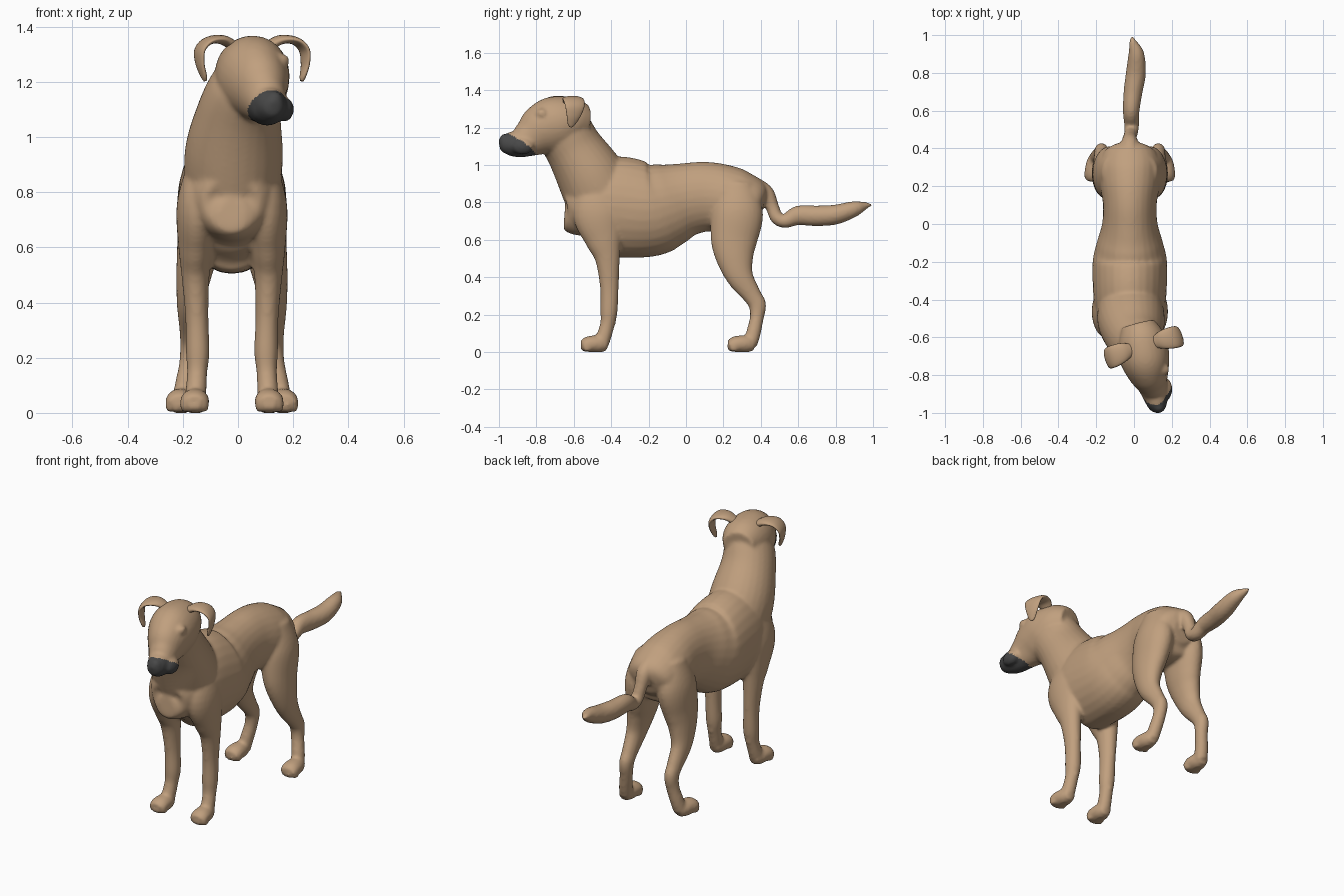
import bpy
import bmesh
from math import cos, sin, pi
from mathutils import Vector, Matrix

cube = bpy.data.objects.get("Cube")
if cube:
    bpy.data.objects.remove(cube, do_unlink=True)

MID = -0.022                                   # symmetry line of torso and legs
SIDE = Vector((1, 0, 0))
HEAD = Vector((0.05, -0.65, 0))                # head pivot, turned to its left
FORWARD = Vector((0.3, -0.954, 0))
LATERAL = Vector((0.954, 0.3, 0))


def material(name, rgb):
    mat = bpy.data.materials.new(name)
    mat.use_nodes = True
    colour = (*rgb, 1)
    mat.diffuse_color = colour
    bsdf = mat.node_tree.nodes["Principled BSDF"]
    bsdf.inputs["Base Color"].default_value = colour
    bsdf.inputs["Roughness"].default_value = 0.8
    return mat


tan = material("tan fur", (0.53, 0.35, 0.21))
charcoal = material("charcoal muzzle", (0.065, 0.065, 0.065))


def spline(points, steps=6):
    """Catmull-Rom through stations of any dimension."""
    pts = [Vector(p) for p in points]
    pts = [2 * pts[0] - pts[1]] + pts + [2 * pts[-1] - pts[-2]]
    out = []
    for a, b, c, d in zip(pts, pts[1:], pts[2:], pts[3:]):
        for i in range(steps):
            t = i / steps
            out.append(0.5 * (2 * b + (c - a) * t + (2 * a - 5 * b + 4 * c - d) * t * t
                              + (3 * b - a - 3 * c + d) * t ** 3))
    return out + [pts[-2]]


def loft(bm, stations, side=SIDE, sides=28):
    """Tube of ellipses; station = x, y, z, radius along side, other radius."""
    path = spline(stations)
    rings = []
    for i, p in enumerate(path):
        before, after = path[max(i - 1, 0)], path[min(i + 1, len(path) - 1)]
        tangent = (Vector(after[:3]) - Vector(before[:3])).normalized()
        u = (side - tangent * side.dot(tangent)).normalized()
        v = tangent.cross(u)
        ru, rv = max(p[3], 0.004), max(p[4], 0.004)
        centre = Vector(p[:3])
        rings.append([bm.verts.new(centre + u * ru * cos(2 * pi * k / sides)
                                   + v * rv * sin(2 * pi * k / sides)) for k in range(sides)])
    faces = [bm.faces.new(rings[0]), bm.faces.new(rings[-1])]
    for a, b in zip(rings, rings[1:]):
        for k in range(sides):
            n = (k + 1) % sides
            faces.append(bm.faces.new((a[k], a[n], b[n], b[k])))
    bmesh.ops.recalc_face_normals(bm, faces=faces)


def blob(bm, centre, radii):
    bmesh.ops.create_uvsphere(bm, u_segments=16, v_segments=10, radius=1,
                              matrix=Matrix.Translation(centre) @ Matrix.Diagonal((*radii, 1)))


def mesh_object(name, bm, mats):
    mesh = bpy.data.meshes.new(name)
    bm.to_mesh(mesh)
    bm.free()
    for mat in mats:
        mesh.materials.append(mat)
    mesh.shade_smooth()
    obj = bpy.data.objects.new(name, mesh)
    bpy.context.collection.objects.link(obj)
    return obj


def in_head(side, forward, z):
    return HEAD + LATERAL * side + FORWARD * forward + Vector((0, 0, z))


body = bmesh.new()

# Torso: y, z, half width, half height
torso = [(-.65, .73, .05, .05), (-.62, .73, .11, .11), (-.55, .76, .16, .18),
         (-.45, .78, .185, .25), (-.35, .775, .195, .27), (-.2, .76, .197, .252),
         (-.1, .785, .175, .228), (0, .815, .147, .197), (.1, .83, .142, .187),
         (.2, .82, .157, .182), (.3, .8, .163, .168), (.38, .79, .14, .132), (.415, .78, .07, .07)]
loft(body, [(MID, *s) for s in torso])

# Neck
loft(body, [(-.02, -.42, .76, .17, .2), (-.015, -.51, .94, .178, .182),
            (.005, -.6, 1.09, .152, .155), (.035, -.66, 1.19, .13, .15), (.045, -.69, 1.23, .1, .11)])

# Head and muzzle
loft(body, [(.02, -.53, 1.23, .09, .09), (.04, -.61, 1.235, .125, .128),
            (.055, -.7, 1.215, .133, .152), (.075, -.78, 1.18, .112, .137),
            (.095, -.845, 1.14, .082, .1), (.11, -.9, 1.115, .067, .076),
            (.125, -.96, 1.115, .052, .056), (.133, -.99, 1.12, .03, .032),
            (.135, -1.0, 1.12, .01, .012)], LATERAL)
blob(body, (.131, -.97, 1.137), (.032, .028, .03))
for s in (-1, 1):
    blob(body, in_head(s * .062, .145, 1.275), (.035, .035, .028))     # brow
    blob(body, in_head(s * .045, .25, 1.1), (.035, .06, .045))         # lip

# Tail
loft(body, [(MID, .36, .89, .05, .05), (MID, .425, .85, .045, .045), (MID, .46, .78, .036, .036),
            (-.015, .485, .72, .036, .036), (-.012, .53, .7, .04, .037), (-.015, .6, .73, .044, .052),
            (-.005, .7, .728, .05, .055), (.01, .8, .735, .053, .053),
            (.012, .9, .765, .042, .042), (-.005, .96, .783, .022, .02), (-.01, .998, .787, .005, .005)])

# Legs: offset from the symmetry line, y, z, half width, half depth
foreleg = [(.1, -.43, .9, .06, .1), (.122, -.465, .75, .078, .14), (.13, -.44, .6, .064, .1),
           (.132, -.42, .5, .051, .067), (.127, -.41, .35, .042, .05), (.124, -.412, .22, .043, .046),
           (.126, -.42, .15, .037, .039), (.13, -.44, .08, .038, .04), (.132, -.455, .04, .04, .04)]
hindleg = [(.085, .27, .9, .06, .09), (.105, .274, .75, .088, .138), (.122, .257, .6, .077, .125),
           (.138, .262, .5, .064, .1), (.15, .29, .4, .05, .072), (.15, .355, .3, .04, .05),
           (.15, .382, .25, .038, .047), (.155, .378, .18, .036, .037),
           (.17, .36, .1, .037, .039), (.18, .345, .04, .038, .036)]
paw = [(0, .06, .035, .03, .03), (0, .02, .042, .046, .046), (.003, -.04, .042, .053, .043),
       (.004, -.075, .032, .045, .03)]

for s in (-1, 1):
    for leg, foot_x, foot_y in ((foreleg, .132, -.48), (hindleg, .185, .305)):
        loft(body, [(MID + s * p[0], *p[1:]) for p in leg])
        loft(body, [(MID + s * (foot_x + p[0]), foot_y + p[1], *p[2:]) for p in paw])
        for toe in (-1.5, -.5, .5, 1.5):
            blob(body, (MID + s * (foot_x + .004) + toe * .025, foot_y - .066 + abs(toe) * .012, .028),
                 (.015, .026, .028))
    blob(body, (MID + s * .124, -.388, .16), (.015, .016, .022))       # wrist pad

# Fuse the parts into one smooth skin
rough = mesh_object("dog_body", body, [])
remesh = rough.modifiers.new("fuse", "REMESH")
remesh.mode = "VOXEL"
remesh.voxel_size = 0.01
relax = rough.modifiers.new("relax", "SMOOTH")
relax.factor = 0.5
relax.iterations = 5
graph = bpy.context.evaluated_depsgraph_get()
skin = bpy.data.meshes.new_from_object(rough.evaluated_get(graph))
rough.modifiers.clear()
rough.data = skin
skin.materials.clear()
skin.materials.append(tan)
skin.materials.append(charcoal)
for v in skin.vertices:
    v.co.z = max(v.co.z, 0)

# Dark muzzle: front of the snout below a slanted line
for f in skin.polygons:
    reach = (f.center - HEAD).dot(FORWARD)
    snout = reach > .165 and f.center.z > 1.0
    f.material_index = int(snout and f.center.z < 1.065 + .75 * (reach - .175))
skin.shade_smooth()

# Folded ears: lateral, forward, z, half width, half thickness
ear = [(.06, -.005, 1.325, .03, .02), (.11, -.005, 1.352, .05, .017), (.165, 0, 1.348, .058, .014),
       (.198, .005, 1.315, .054, .013), (.2, .012, 1.265, .04, .012), (.188, .02, 1.22, .022, .01),
       (.183, .023, 1.203, .008, .006)]
for name, s in (("left_ear", 1), ("right_ear", -1)):
    bm = bmesh.new()
    loft(bm, [(*in_head(s * p[0], p[1], p[2]), p[3], p[4]) for p in ear], FORWARD, 20)
    mesh_object(name, bm, [tan])
